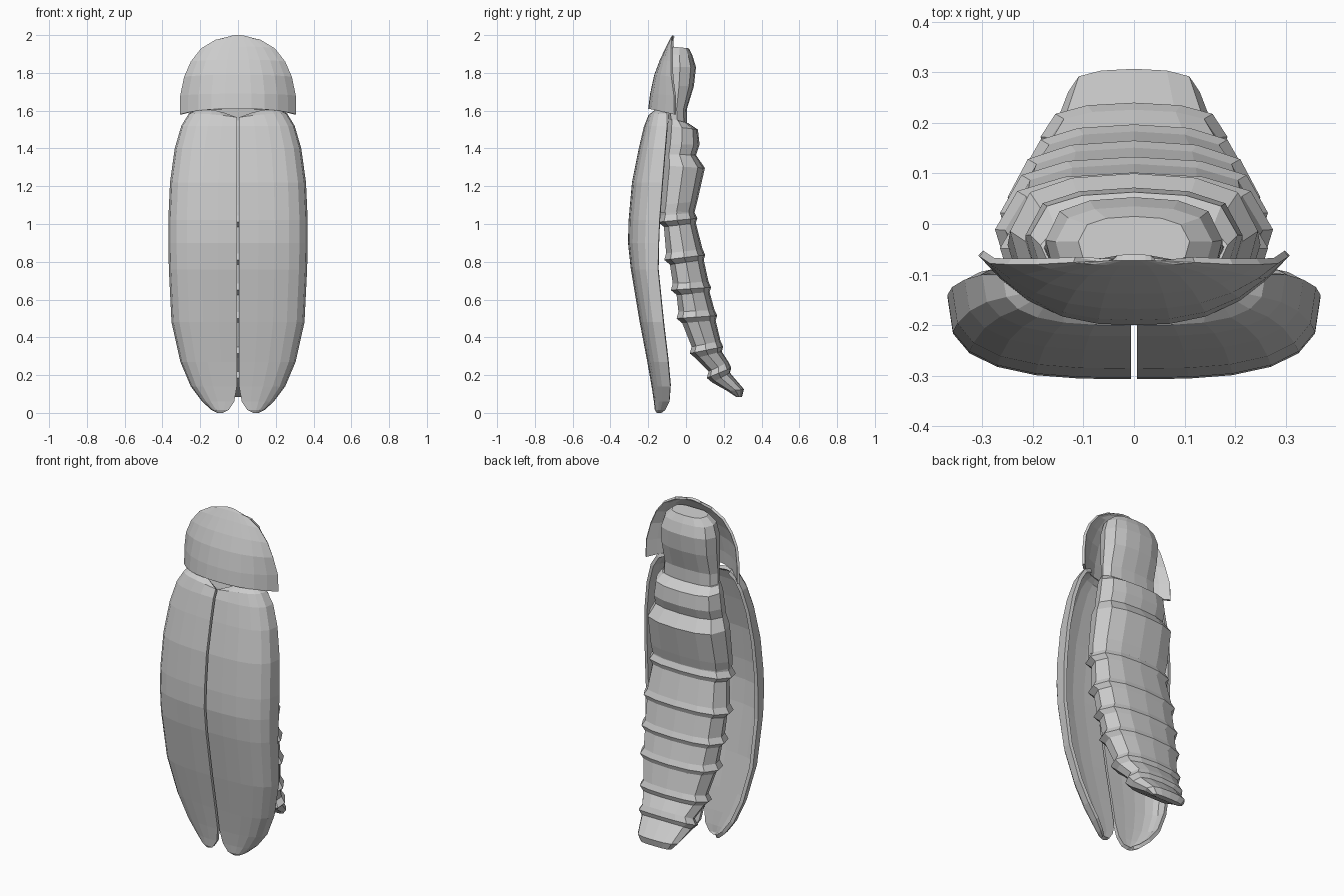
import bpy

if "Cube" in bpy.data.objects:
    bpy.data.objects.remove(bpy.data.objects["Cube"])

shell_grey = bpy.data.materials.new("shell_grey")
shell_grey.diffuse_color = (0.6, 0.6, 0.6, 1)
shell_grey.use_nodes = True
shell_grey.node_tree.nodes["Principled BSDF"].inputs["Base Color"].default_value = shell_grey.diffuse_color


def make(name, verts, faces):
    mesh = bpy.data.meshes.new(name)
    mesh.from_pydata(verts, [], faces)
    mesh.materials.append(shell_grey)
    obj = bpy.data.objects.new(name, mesh)
    bpy.context.collection.objects.link(obj)
    return obj


def sheet(name, rows, thickness):
    """Skin rows of points (top to bottom, left to right) facing -y."""
    n = len(rows[0])
    faces = [(i * n + j, (i + 1) * n + j, (i + 1) * n + j + 1, i * n + j + 1)
             for i in range(len(rows) - 1) for j in range(n - 1)]
    obj = make(name, [p for r in rows for p in r], faces)
    return obj, thickness


def thicken(obj, thickness):
    m = obj.modifiers.new("thickness", "SOLIDIFY")
    m.thickness = thickness
    m.offset = -1


def loft(name, rings):
    """Faceted body from rings of (z front, z back, y front, y back, half width)."""
    half = [(0, 1), (.5, .96), (.84, .83), (1, .48), (.92, .15), (.55, 0), (0, 0)]
    section = half + [(-u, v) for u, v in half[-2:0:-1]]
    n = len(section)
    verts = [(u * w, yf + (yb - yf) * v, zf + (zb - zf) * v)
             for zf, zb, yf, yb, w in rings for u, v in section]
    faces = [(i * n + j, i * n + (j + 1) % n,
              (i + 1) * n + (j + 1) % n, (i + 1) * n + j)
             for i in range(len(rings) - 1) for j in range(n)]
    faces += [tuple(reversed(range(n))),
              tuple(range((len(rings) - 1) * n, len(rings) * n))]
    obj = make(name, verts, faces)
    # Make every normal point outward
    import bmesh
    bm = bmesh.new()
    bm.from_mesh(obj.data)
    bmesh.ops.recalc_face_normals(bm, faces=bm.faces)
    bm.to_mesh(obj.data)
    bm.free()
    return obj


# Head
loft("head", [
    (1.94, 1.93, -.08, .015, .11),
    (1.90, 1.89, -.10, .035, .155),
    (1.83, 1.83, -.11, .053, .175),
    (1.73, 1.73, -.11, .042, .175),
    (1.61, 1.61, -.10, .005, .175),
    (1.52, 1.52, -.09, .005, .18),
])

# Thorax in two plates
loft("thorax", [
    (1.56, 1.535, -.09, .01, .185),
    (1.52, 1.50, -.10, .063, .205),
    (1.42, 1.42, -.11, .072, .215),
    (1.37, 1.365, -.115, .053, .215),
    (1.31, 1.296, -.12, .10, .245),
    (1.10, 1.12, -.135, .06, .25),
    (1.06, 1.06, -.14, .045, .245),
])

# Abdomen: each segment runs straight, flares into a lip and steps back in
lips = [(1.01, 1.03, -.147, .06, .265), (.81, .836, -.115, .102, .275),
        (.65, .665, -.08, .133, .265), (.50, .515, -.05, .165, .25),
        (.315, .35, .02, .197, .22), (.185, .238, .11, .24, .185)]
rings = [(1.07, 1.07, -.135, .045, .245)]
for k, (zf, zb, yf, yb, w) in enumerate(lips):
    rings.append((zf + .035, zb + .03, yf + .01, yb - .014, w - .02))
    rings.append((zf, zb, yf, yb, w))
    rings.append((zf - .025, zb - .025, yf + .03, yb - .008, w - .025))
rings += [(.115, .125, .22, .307, .13), (.085, .085, .265, .297, .10)]
loft("abdomen", rings)

# Neck shield: a domed, thin plate in front of the head
columns = [-1, -.86, -.68, -.46, -.23, 0, .23, .46, .68, .86, 1]
profile = [(2.0, .05, -.072, -.072), (1.985, .12, -.082, -.076),
           (1.94, .195, -.105, -.08), (1.87, .25, -.138, -.08),
           (1.79, .285, -.168, -.078), (1.69, .306, -.19, -.064),
           (1.61, .308, -.20, -.062)]
rows = []
for i, (z, w, yc, ye) in enumerate(profile):
    sag = (.03 if i == len(profile) - 1 else .01)
    rows.append([(u * w, yc + (ye - yc) * abs(u) ** 2.7,
                  z - sag * abs(u) ** 3) for u in columns])
shield, t = sheet("neck_shield", rows, .014)
thicken(shield, t)

# Wing covers: long curled shells, mirrored left and right
# (z, inner x, outer x, y front, y of the curled outer edge)
stations = [(1.61, .075, .21, -.165, -.11), (1.585, .006, .26, -.20, -.10),
            (1.52, .006, .30, -.222, -.10), (1.40, .006, .335, -.25, -.11),
            (1.22, .006, .36, -.286, -.125), (1.02, .006, .369, -.304, -.14),
            (.90, .006, .369, -.307, -.145), (.76, .006, .366, -.292, -.148),
            (.48, .006, .352, -.245, -.12), (.27, .006, .305, -.205, -.095),
            (.14, .006, .25, -.182, -.083), (.06, .02, .19, -.17, -.088),
            (.015, .05, .14, -.165, -.11), (.0, .08, .11, -.155, -.13)]
across = [0, .28, .52, .73, .88, .97, 1]
rows = []
for i, (z, xi, xo, yf, yr) in enumerate(stations):
    dip = .02 if i < 2 else 0
    rows.append([(xi + (xo - xi) * u,
                  yr + (yf - yr) * max(0, 1 - u ** 3) ** (1 / 3),
                  z - dip * (1 - u) ** 2) for u in across])
covers, t = sheet("wing_covers", rows, .02)
m = covers.modifiers.new("mirror", "MIRROR")
m.use_mirror_merge = False
thicken(covers, t)
